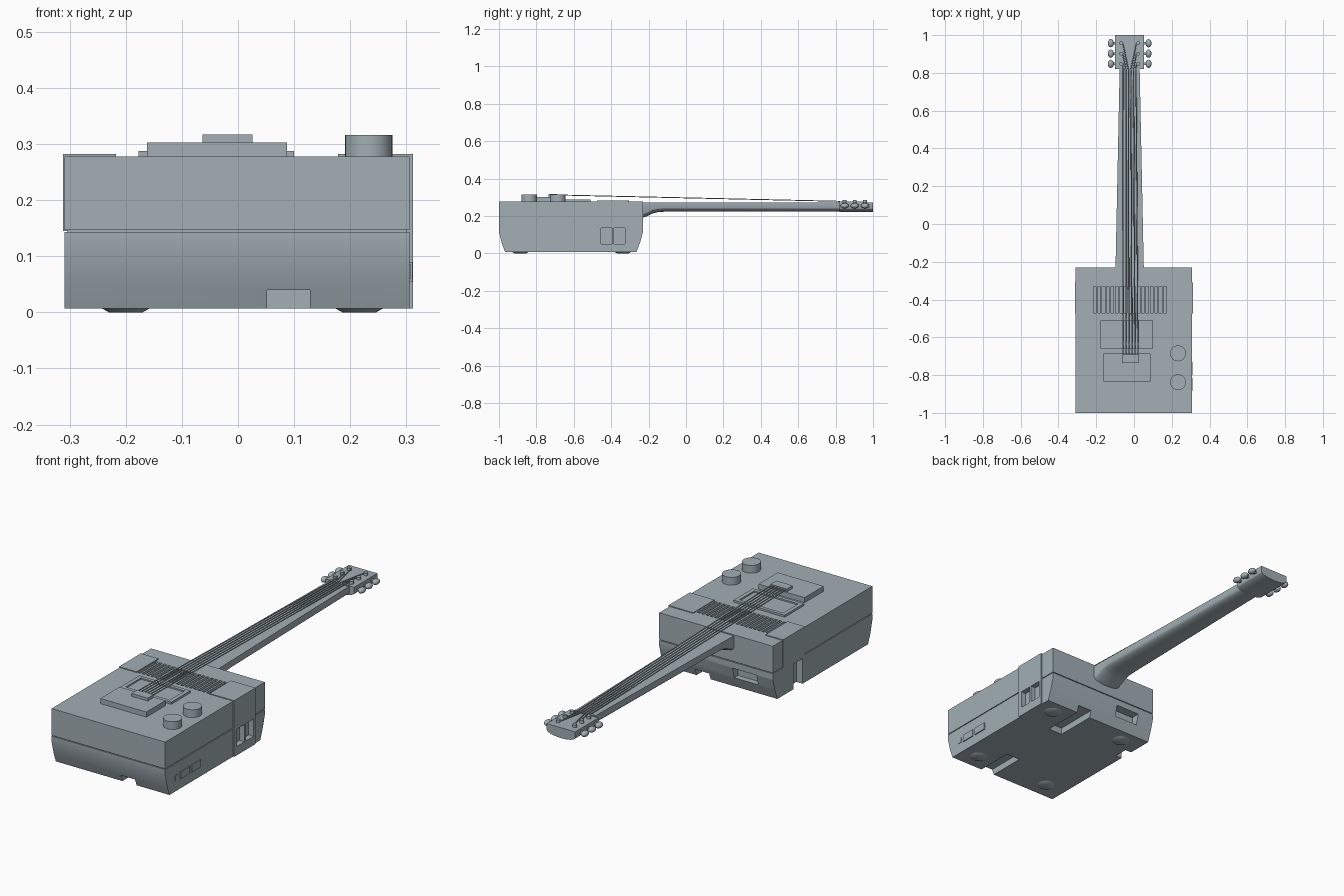
import bpy, bmesh, math
from mathutils import Matrix, Vector

if "Cube" in bpy.data.objects:
    bpy.data.objects.remove(bpy.data.objects["Cube"])

grey = bpy.data.materials.new("blue_grey")
grey.diffuse_color = (0.36, 0.43, 0.46, 1)
grey.use_nodes = True
grey.node_tree.nodes["Principled BSDF"].inputs["Base Color"].default_value = grey.diffuse_color


def finish(name, bm, angle=30):
    bmesh.ops.recalc_face_normals(bm, faces=bm.faces)
    me = bpy.data.meshes.new(name)
    bm.to_mesh(me)
    bm.free()
    ob = bpy.data.objects.new(name, me)
    bpy.context.collection.objects.link(ob)
    me.materials.append(grey)
    smooth(ob, angle)
    return ob


def smooth(ob, angle=30):
    bpy.ops.object.select_all(action='DESELECT')
    bpy.context.view_layer.objects.active = ob
    ob.select_set(True)
    bpy.ops.object.shade_smooth_by_angle(angle=math.radians(angle))


def add_box(bm, x0, x1, y0, y1, z0, z1):
    m = Matrix.Translation(((x0 + x1) / 2, (y0 + y1) / 2, (z0 + z1) / 2))
    m = m @ Matrix.Diagonal((x1 - x0, y1 - y0, z1 - z0, 1))
    bmesh.ops.create_cube(bm, size=1, matrix=m)


def boxes(name, *dims):
    bm = bmesh.new()
    for d in dims:
        add_box(bm, *d)
    return finish(name, bm)


def cone(name, x, y, z0, z1, r0, r1, seg=32):
    bm = bmesh.new()
    bmesh.ops.create_cone(bm, cap_ends=True, segments=seg, radius1=r0, radius2=r1,
                          depth=z1 - z0, matrix=Matrix.Translation((x, y, (z0 + z1) / 2)))
    return finish(name, bm)


def loft(name, rings, angle=30):
    bm = bmesh.new()
    loops = [[bm.verts.new(p) for p in ring] for ring in rings]
    n = len(loops[0])
    for a, b in zip(loops, loops[1:]):
        for i in range(n):
            bm.faces.new((a[i], a[(i + 1) % n], b[(i + 1) % n], b[i]))
    bm.faces.new(loops[0])
    bm.faces.new(loops[-1])
    return finish(name, bm, angle)


def cut(ob, *dims):
    cutter = boxes("cutter", *dims)
    cutter.hide_render = True
    mod = ob.modifiers.new("cut", 'BOOLEAN')
    mod.operation, mod.solver, mod.object = 'DIFFERENCE', 'EXACT', cutter
    bpy.ops.object.select_all(action='DESELECT')
    bpy.context.view_layer.objects.active = ob
    ob.select_set(True)
    bpy.ops.object.modifier_apply(modifier=mod.name)
    bpy.data.objects.remove(cutter)
    smooth(ob)


# Upper case with vent slots
upper = boxes("upper_case", (-0.309, 0.306, -1, -0.23, 0.147, 0.278))
step = 0.395 / 17
cut(upper, *[(-0.215 + i * step, -0.215 + i * step + 0.014, -0.47, -0.33, 0.255, 0.3)
             for i in range(17)])
boxes("case_seam", (-0.304, 0.301, -0.995, -0.235, 0.14, 0.15))

# Lower case: tapered front and back, channels and ports cut in
profile = [(-1, 0.143), (-1, 0.115), (-0.985, 0.055), (-0.967, 0.007),
           (-0.265, 0.007), (-0.245, 0.06), (-0.23, 0.115), (-0.23, 0.143)]
lower = loft("lower_case", [[(x, y, z) for y, z in profile] for x in (-0.309, 0.306)])
ports = [(0.285, 0.35, -0.455, -0.395, 0.05, 0.135),
         (0.285, 0.35, -0.385, -0.325, 0.05, 0.135)]
cut(lower,
    (0.052, 0.128, -1.1, -0.78, -0.1, 0.04),
    (0.052, 0.128, -0.47, -0.1, -0.1, 0.04),
    (-0.4, -0.275, -0.46, -0.39, -0.1, 0.13),
    (-0.22, -0.09, -0.275, -0.1, 0.06, 0.112),
    *ports)

# Raised band over the top and sides
band = boxes("right_band", (0.295, 0.312, -0.475, -0.31, 0.007, 0.282))
cut(band, *ports)
boxes("right_band_top", (0.178, 0.30, -0.475, -0.31, 0.27, 0.282))
boxes("left_band", (-0.312, -0.217, -0.475, -0.305, 0.27, 0.282),
      (-0.312, -0.30, -0.475, -0.305, 0.145, 0.275))

# Side buttons and lamp
for i, y in enumerate((-0.885, -0.80)):
    boxes(f"side_button_{i}", (0.29, 0.311, y, y + 0.07, 0.055, 0.09))
boxes("lamp", (0.29, 0.308, -0.925, -0.902, 0.06, 0.085))

# Pickup frame, bridge plate and bridge
pickup = boxes("pickup", (-0.177, 0.1, -0.66, -0.51, 0.27, 0.288))
cut(pickup, (-0.157, 0.08, -0.643, -0.527, 0.281, 0.3))
boxes("bridge_plate", (-0.162, 0.087, -0.833, -0.685, 0.27, 0.303))
boxes("bridge", (-0.063, 0.026, -0.735, -0.69, 0.30, 0.317))

# Knobs and feet
for i, y in enumerate((-0.838, -0.685)):
    cone(f"knob_{i}", 0.233, y, 0.27, 0.316, 0.042, 0.042)
for x in (-0.2, 0.216):
    for y in (-0.885, -0.337):
        cone("foot", x, y, 0.0, 0.008, 0.03, 0.044, 24)

# Neck and headstock: one D-shaped section, flat on top
CX = -0.023


def section(y, w, zb):
    zs = zb + 0.022
    ring = [(CX + w, y, 0.273)]
    for i in range(13):
        a = math.pi * i / 12
        ring.append((CX + w * math.cos(a), y, zs - (zs - zb) * math.sin(a)))
    return ring + [(CX - w, y, 0.273)]


loft("neck", [section(*s) for s in (
    (-0.24, 0.075, 0.188), (-0.21, 0.0745, 0.198), (-0.18, 0.074, 0.213),
    (-0.15, 0.073, 0.221), (-0.12, 0.0725, 0.223), (0.82, 0.053, 0.223))])
loft("headstock", [section(y, 0.077, 0.222) for y in (0.82, 1.0)])
boxes("nut", (CX - 0.05, CX + 0.05, 0.812, 0.824, 0.265, 0.278))

# Tuners: key, stem and post on each side
for s in (-1, 1):
    for y in (0.848, 0.902, 0.957):
        bm = bmesh.new()
        bmesh.ops.create_uvsphere(
            bm, u_segments=14, v_segments=8, radius=1,
            matrix=Matrix.Translation((CX + s * 0.1, y, 0.255)) @ Matrix.Diagonal((0.016, 0.022, 0.014, 1)))
        finish("tuner_key", bm, 60)
        xs = sorted((CX + s * 0.07, CX + s * 0.095))
        boxes("tuner_stem", (*xs, y - 0.006, y + 0.006, 0.249, 0.261))
        cone("tuner_post", CX + s * 0.045, y, 0.268, 0.287, 0.01, 0.01, 16)

# Strings: bridge to nut, then fanned out to the posts
for i in range(6):
    k = i - 2.5
    s = 1 if k > 0 else -1
    post_y = {2.5: 0.848, 1.5: 0.902, 0.5: 0.957}[abs(k)]
    pts = [Vector((-0.019 + k * 0.016, -0.70, 0.313)),
           Vector((CX + k * 0.0135, 0.818, 0.279)),
           Vector((CX + s * 0.036, post_y, 0.279))]
    r = 0.0028
    loft("string", [[(p.x + r * math.cos(j * math.pi / 3), p.y, p.z + r * math.sin(j * math.pi / 3))
                     for j in range(6)] for p in pts], 70)
